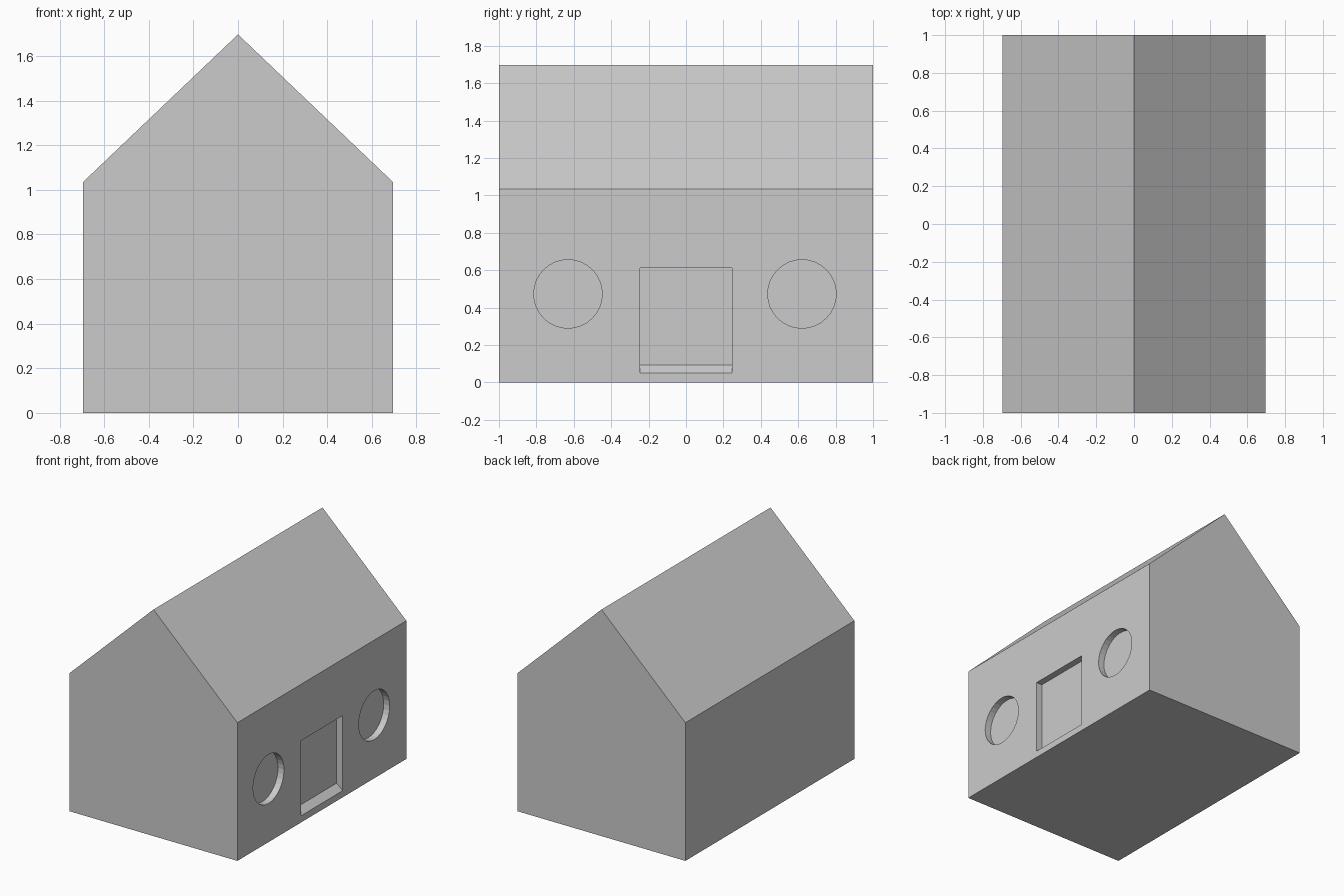
import bpy, bmesh, math

if "Cube" in bpy.data.objects:
    bpy.data.objects.remove(bpy.data.objects["Cube"])

HALF_W, HALF_L = 0.695, 1.0
EAVE, BAND, RIDGE = 1.035, 1.0, 1.697
DEPTH = 0.05


def prism(name, bottom, offset):
    """Extrude a closed outline (3D points) along an offset vector."""
    bm = bmesh.new()
    face = bm.faces.new([bm.verts.new(p) for p in bottom])
    moved = bmesh.ops.extrude_face_region(bm, geom=[face], use_keep_orig=True)["geom"]
    bmesh.ops.translate(bm, vec=offset, verts=[v for v in moved if isinstance(v, bmesh.types.BMVert)])
    bmesh.ops.recalc_face_normals(bm, faces=bm.faces)
    mesh = bpy.data.meshes.new(name)
    bm.to_mesh(mesh)
    bm.free()
    obj = bpy.data.objects.new(name, mesh)
    bpy.context.collection.objects.link(obj)
    return obj


def carve(target, cutter):
    """Cut a recess, then discard the cutter."""
    cutter.hide_render = True
    mod = target.modifiers.new(cutter.name, 'BOOLEAN')
    mod.operation = 'DIFFERENCE'
    mod.solver = 'EXACT'
    mod.object = cutter
    bpy.context.view_layer.objects.active = target
    bpy.ops.object.modifier_apply(modifier=mod.name)
    bpy.data.objects.remove(cutter)


# House body: gabled profile with a narrow band line under the eaves
right = [(HALF_W, 0), (HALF_W, BAND), (HALF_W, EAVE)]
profile = right + [(0, RIDGE)] + [(-x, z) for x, z in reversed(right)]
house = prism("house", [(x, -HALF_L, z) for x, z in profile], (0, 2 * HALF_L, 0))

# Doorway recess with a sill sloping up inward
inner, outer = HALF_W - DEPTH, HALF_W + DEPTH
door = [(inner, 0.093), (HALF_W, 0.05), (outer, 0.05), (outer, 0.612), (inner, 0.612)]
carve(house, prism("doorway", [(x, -0.247, z) for x, z in door], (0, 0.494, 0)))

# Round window recesses on either side of the door
for y in (-0.631, 0.62):
    ring = [(inner, y + 0.183 * math.cos(math.tau * i / 32),
             0.473 + 0.183 * math.sin(math.tau * i / 32)) for i in range(32)]
    carve(house, prism("round_window", ring, (2 * DEPTH, 0, 0)))
